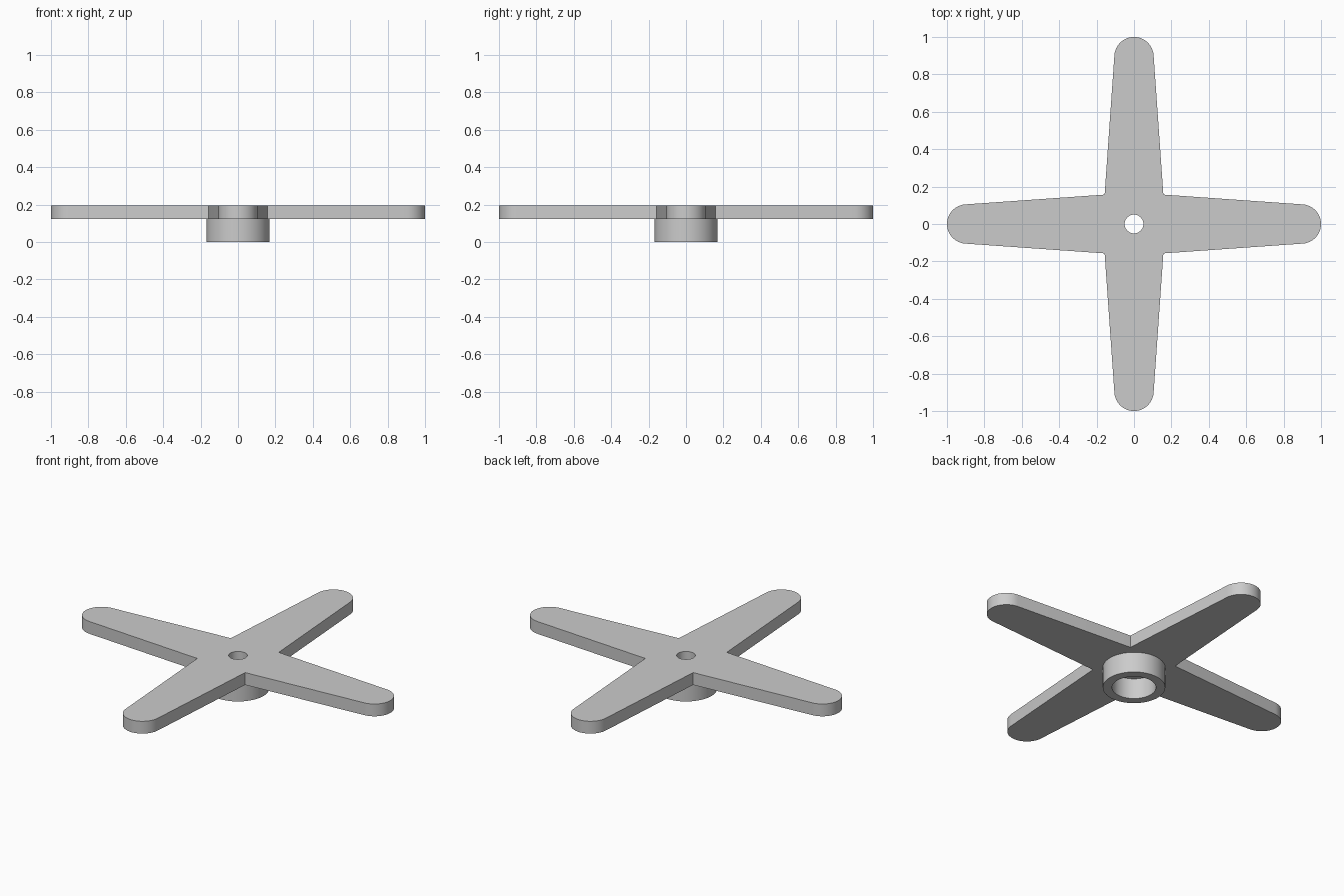
import bpy, bmesh
from math import sin, cos, pi, atan2

if "Cube" in bpy.data.objects:
    bpy.data.objects.remove(bpy.data.objects["Cube"])

HUB_H, TOP = 0.122, 0.195
HUB_R, BORE_R, HOLE_R = 0.168, 0.118, 0.05
TIP_R, ROOT = 0.105, 0.157


def circle(r, n=64):
    return [(r * cos(2 * pi * i / n), r * sin(2 * pi * i / n)) for i in range(n)]


def extruded(name, loops, z0, z1):
    """Solid from flat outlines (inner outlines become holes)."""
    cu = bpy.data.curves.new(name, 'CURVE')
    cu.dimensions = '2D'
    cu.fill_mode = 'BOTH'
    cu.extrude = (z1 - z0) / 2
    for pts in loops:
        sp = cu.splines.new('POLY')
        sp.points.add(len(pts) - 1)
        for p, (x, y) in zip(sp.points, pts):
            p.co = (x, y, 0, 1)
        sp.use_cyclic_u = True
    tmp = bpy.data.objects.new(name + "_outline", cu)
    bpy.context.collection.objects.link(tmp)
    bpy.context.view_layer.update()
    me = bpy.data.meshes.new_from_object(tmp.evaluated_get(bpy.context.evaluated_depsgraph_get()))
    bpy.data.objects.remove(tmp)
    # weld caps to walls and move to height
    bm = bmesh.new()
    bm.from_mesh(me)
    bmesh.ops.remove_doubles(bm, verts=bm.verts, dist=1e-5)
    bmesh.ops.recalc_face_normals(bm, faces=bm.faces)
    bmesh.ops.translate(bm, verts=bm.verts, vec=(0, 0, (z0 + z1) / 2))
    bm.to_mesh(me)
    bm.free()
    me.name = name
    ob = bpy.data.objects.new(name, me)
    bpy.context.collection.objects.link(ob)
    bpy.ops.object.select_all(action='DESELECT')
    ob.select_set(True)
    bpy.context.view_layer.objects.active = ob
    bpy.ops.object.shade_smooth_by_angle(angle=pi / 6)
    return ob


# One arm: inner corner, then rounded tip tangent to the tapering sides
taper = atan2(ROOT - TIP_R, 0.902 - ROOT)
N = 24
arm = [(ROOT, -ROOT)]
for i in range(N + 1):
    a = (pi / 2 - taper) * (2 * i / N - 1)
    arm.append((1 - TIP_R + TIP_R * cos(a), TIP_R * sin(a)))

# Repeat the arm four times around the centre
cross = []
for c, s in ((1, 0), (0, 1), (-1, 0), (0, -1)):
    cross += [(c * x - s * y, s * x + c * y) for x, y in arm]

extruded("cross_arms", [cross, circle(HOLE_R)], HUB_H, TOP)
extruded("hub", [circle(HUB_R), circle(BORE_R)], 0.0, HUB_H)
